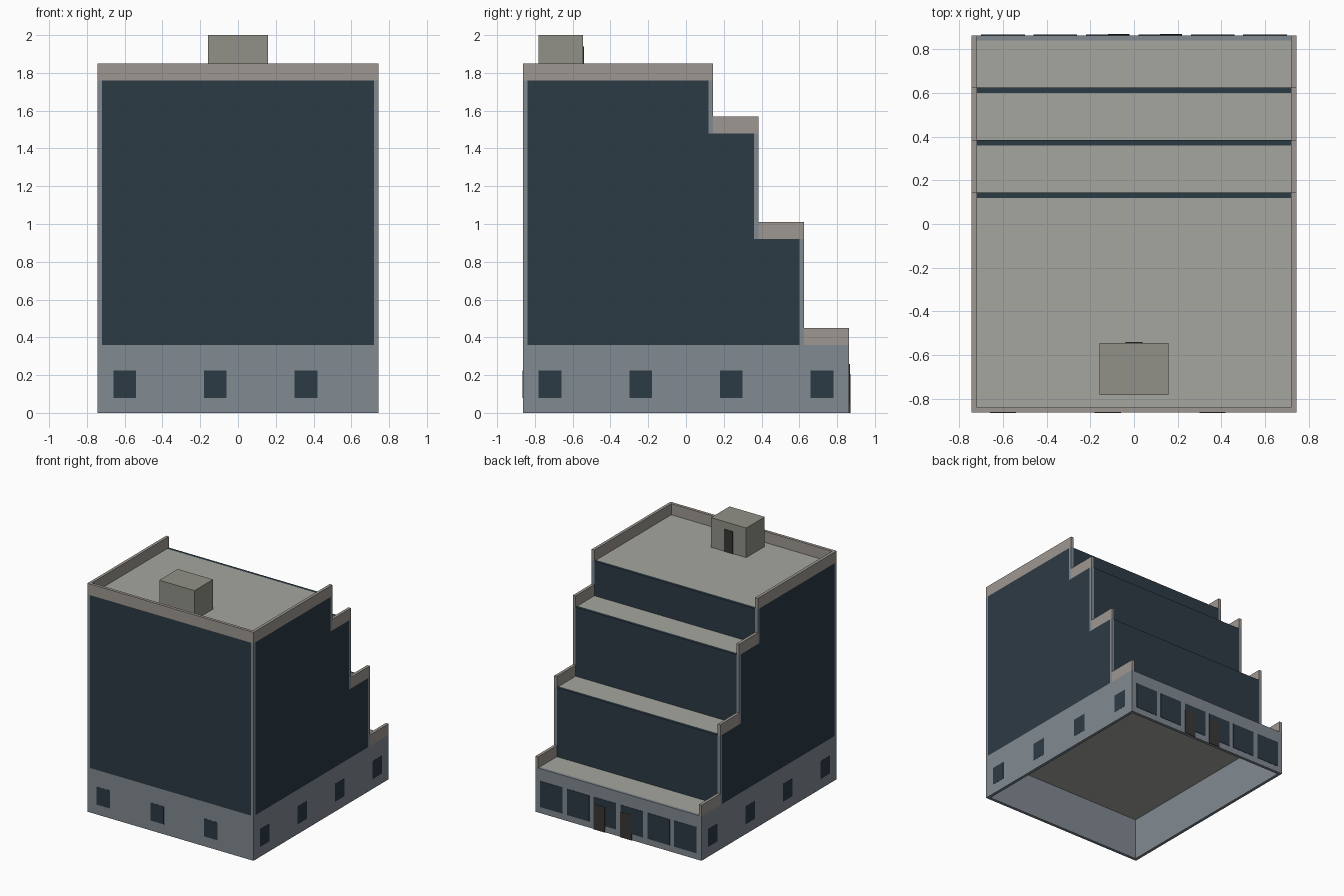
import bpy, bmesh

if "Cube" in bpy.data.objects:
    bpy.data.objects.remove(bpy.data.objects["Cube"])


def material(name, rgb):
    m = bpy.data.materials.new(name)
    m.diffuse_color = (*[(c / 255) ** 2.2 for c in rgb], 1)
    m.use_nodes = True
    m.node_tree.nodes["Principled BSDF"].inputs["Base Color"].default_value = m.diffuse_color
    return m


WALL = material("wall_grey", (128, 136, 144))
GLASS = material("dark_glass", (48, 61, 70))
PARAPET = material("parapet_stone", (156, 150, 144))
ROOF = material("roof_grey", (165, 165, 158))
HUT = material("hut_grey", (144, 144, 135))
DOOR = material("door_brown", (60, 58, 56))


def finish(name, bm, mat):
    bmesh.ops.recalc_face_normals(bm, faces=bm.faces)
    me = bpy.data.meshes.new(name)
    bm.to_mesh(me)
    bm.free()
    ob = bpy.data.objects.new(name, me)
    me.materials.append(mat)
    bpy.context.collection.objects.link(ob)
    return ob


def box(name, x, y, z, mat):
    bm = bmesh.new()
    bmesh.ops.create_cube(bm, size=1)
    for v in bm.verts:
        v.co = [r[0] if c < 0 else r[1] for c, r in zip(v.co, (x, y, z))]
    return finish(name, bm, mat)


T = 0.024                    # wall thickness
X0, X1 = 0.72, 0.744         # inner and outer half width
YF, YB = -0.84, 0.84         # inner front and back
PH = 0.09                    # parapet height
G = 0.36                     # ground floor height
E = 0.003                    # how far windows stand out
# terraces, top to bottom: start y, end y, roof height
LEVELS = [(YF, 0.12, 1.76), (0.12, 0.36, 1.48), (0.36, 0.60, 0.92), (0.60, YB, G)]

# ground floor walls
box("front_wall", (-X1, X1), (YF - T, YF), (0, G), WALL)
box("back_wall", (-X1, X1), (YB, YB + T), (0, G), WALL)
for s, side in ((-1, "left"), (1, "right")):
    xs = sorted((s * X0, s * X1))
    box(side + "_wall", xs, (YF, YB), (0, G), WALL)

    # stepped side glazing
    bm = bmesh.new()
    pts = [(YF, G)]
    for y0, y1, z in LEVELS[:3]:
        pts += [(y0, z), (y1, z)]
    pts.append((LEVELS[2][1], G))
    face = bm.faces.new([bm.verts.new((xs[0], y, z)) for y, z in pts])
    ext = bmesh.ops.extrude_face_region(bm, geom=[face])
    bmesh.ops.translate(bm, vec=(T, 0, 0),
                        verts=[v for v in ext["geom"] if isinstance(v, bmesh.types.BMVert)])
    finish(side + "_glazing", bm, GLASS)

    # corner posts and side parapets
    box(side + "_front_post", xs, (YF - T, YF), (G, 1.76), WALL)
    for i, (y0, y1, z) in enumerate(LEVELS):
        start = YF - T if i == 0 else y0 + T
        box(f"{side}_parapet_{i}", xs, (start, y1 + T), (z, z + PH), PARAPET)
        if i < 3:
            box(f"{side}_terrace_post_{i}", xs, (y1, y1 + T), (LEVELS[i + 1][2], z), WALL)

    # small side windows
    for k, y in enumerate((-0.72, -0.24, 0.24, 0.72)):
        box(f"{side}_window_{k}", sorted((s * (X1 - 0.01), s * (X1 + E / 3))),
            (y - 0.06, y + 0.06), (0.08, 0.225), GLASS)

# front glazing, parapet and windows
box("front_glazing", (-X0, X0), (YF - T, YF), (G, 1.76), GLASS)
box("front_parapet", (-X0, X0), (YF - T, YF), (1.76, 1.76 + PH), PARAPET)
for k, x in enumerate((-0.6, -0.12, 0.36)):
    box(f"front_window_{k}", (x - 0.06, x + 0.06), (YF - T - E / 3, YF - 0.01),
        (0.08, 0.225), GLASS)

# roof decks and back glazing of each terrace
for i, (y0, y1, z) in enumerate(LEVELS):
    start = y0 if i == 0 else y0 + T
    box(f"roof_deck_{i}", (-X0, X0), (start, y1), (z - 0.02, z), ROOF)
    if i < 3:
        box(f"back_glazing_{i}", (-X0, X0), (y1, y1 + T), (LEVELS[i + 1][2] - 0.02, z), GLASS)
# ceiling over the open ground floor
box("ground_ceiling", (-X0, X0), (YF, 0.624), (G - 0.02, G), ROOF)

# shop windows and doors at the back
for k in range(6):
    x = -0.6 + 0.24 * k
    box(f"shop_window_{k}", (x - 0.1, x + 0.1), (YB + 0.01, YB + T + E), (0.05, 0.26), GLASS)
for k, x in enumerate((-0.07, 0.17)):
    box(f"shop_door_{k}", (x - 0.05, x + 0.05), (YB + 0.01, YB + T + 2 * E), (0, 0.205), DOOR)

# stair hut on the roof
box("roof_hut", (-0.158, 0.158), (-0.782, -0.545), (1.76, 2.0), HUT)
box("roof_hut_door", (-0.04, 0.04), (-0.56, -0.541), (1.76, 1.94), DOOR)
